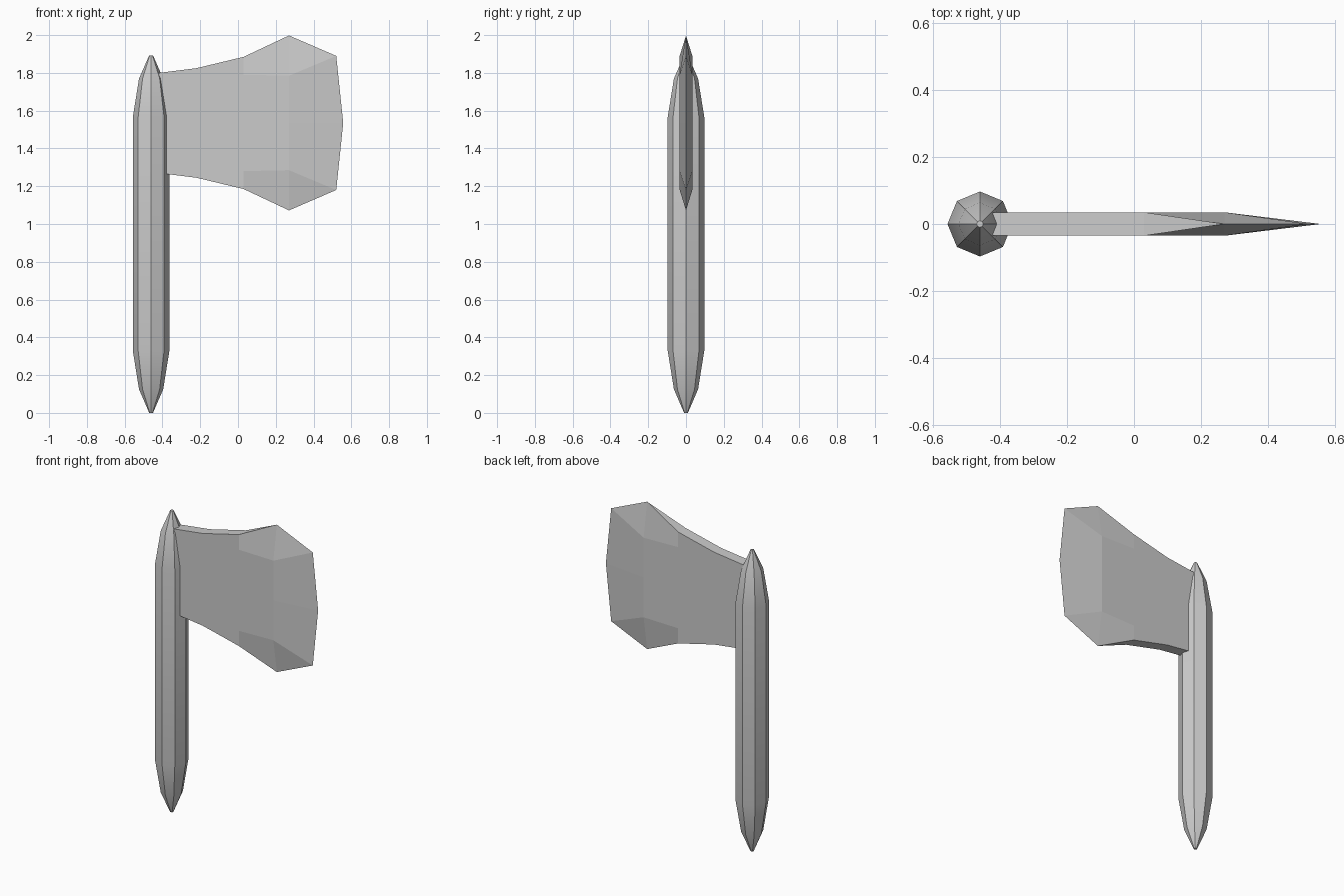
import bpy, bmesh
from math import radians, cos, sin, pi

if "Cube" in bpy.data.objects:
    bpy.data.objects.remove(bpy.data.objects["Cube"])

HX = -0.46  # handle axis


def make_object(name, bm):
    bmesh.ops.remove_doubles(bm, verts=bm.verts, dist=1e-4)
    bmesh.ops.recalc_face_normals(bm, faces=bm.faces)
    mesh = bpy.data.meshes.new(name)
    bm.to_mesh(mesh)
    bm.free()
    ob = bpy.data.objects.new(name, mesh)
    bpy.context.collection.objects.link(ob)
    return ob


# Handle: eight-sided shaft tapering at both ends
bm = bmesh.new()
profile = [(0.01, 0), (0.064, 0.125), (0.097, 0.33),
           (0.097, 1.565), (0.064, 1.77), (0.01, 1.893)]
rings = [[bm.verts.new((HX + r * cos(i * pi / 4), r * sin(i * pi / 4), z))
          for i in range(8)] for r, z in profile]
for a, b in zip(rings, rings[1:]):
    for i in range(8):
        j = (i + 1) % 8
        bm.faces.new((a[i], a[j], b[j], b[i]))
bm.faces.new(rings[0][::-1])
bm.faces.new(rings[-1])
handle = make_object("handle", bm)
bpy.context.view_layer.objects.active = handle
handle.select_set(True)
bpy.ops.object.shade_smooth_by_angle(angle=radians(30))

# Blade: columns of five heights, from the handle out to the cutting edge
T, MID = 0.035, 1.535
# x, half outer height, half inner height, outer thickness, inner thickness, mid x
columns = [(HX, 0.26, 0.20, T, T, HX),
           (-0.22, 0.29, 0.23, T, T, -0.22),
           (0.03, 0.35, 0.255, T, T, 0.03),
           (0.27, 0.463, 0.25, 0, T, 0.27),
           (0.52, 0.355, 0.355, 0, 0, 0.557)]
bm = bmesh.new()
sides = []
for s in (-1, 1):
    grid = []
    for x, ho, hi, to, ti, xm in columns:
        pts = [(x, to, -ho), (x, ti, -hi), (xm, ti, 0), (x, ti, hi), (x, to, ho)]
        grid.append([bm.verts.new((px, s * t, MID + h)) for px, t, h in pts])
    for a, b in zip(grid, grid[1:]):
        for i in range(4):
            bm.faces.new((a[i], b[i], b[i + 1], a[i + 1]))
    sides.append(grid)
# top and bottom rims, and the hidden inner end
f, k = sides
for c in range(3):
    for row in (0, 4):
        bm.faces.new((f[c][row], f[c + 1][row], k[c + 1][row], k[c][row]))
for i in range(4):
    bm.faces.new((f[0][i], f[0][i + 1], k[0][i + 1], k[0][i]))
make_object("blade", bm)
